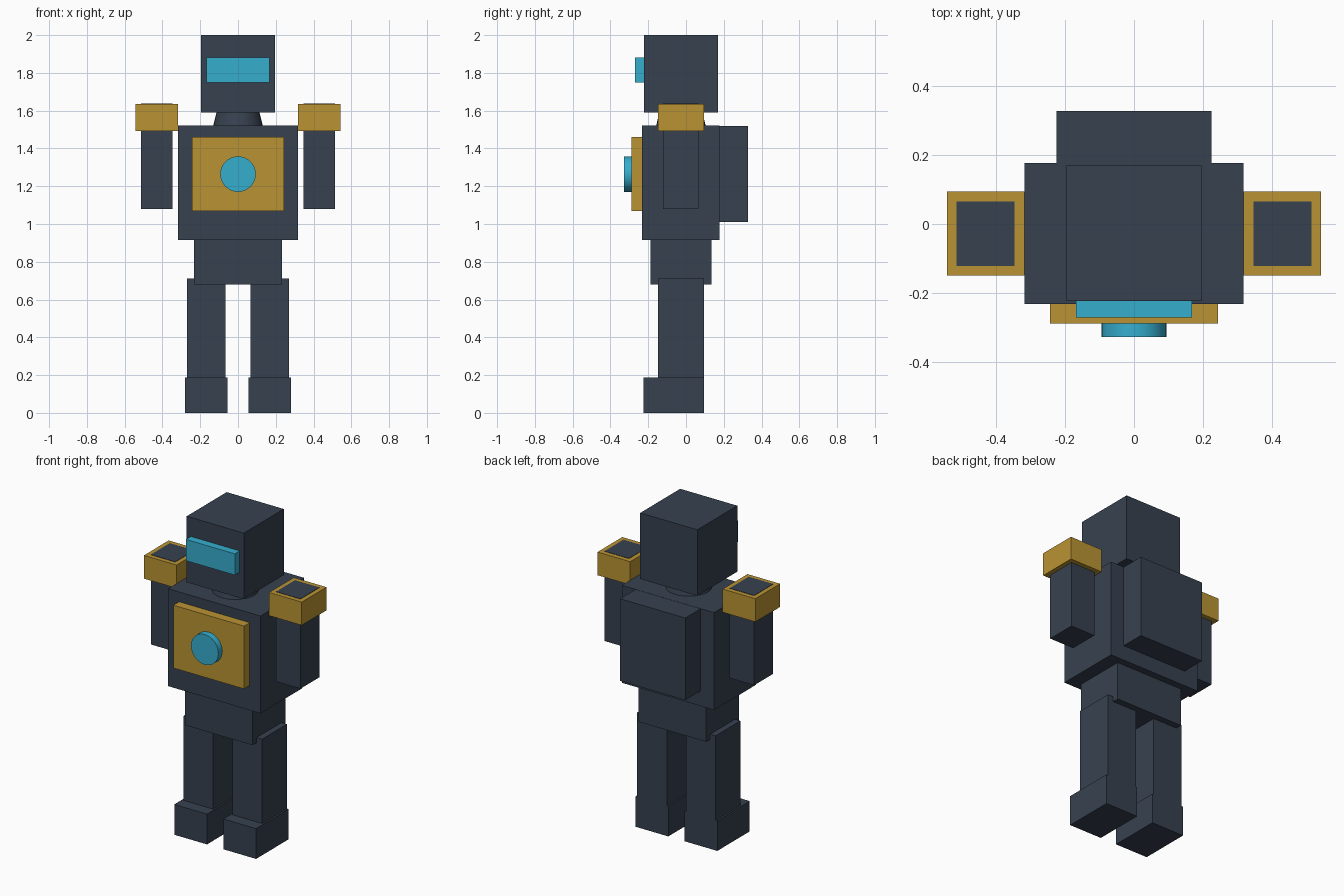
import bpy
import math

cube = bpy.data.objects.get("Cube")
if cube:
    bpy.data.objects.remove(cube, do_unlink=True)


def material(name, rgb):
    mat = bpy.data.materials.new(name)
    mat.use_nodes = True
    mat.diffuse_color = (*rgb, 1)
    mat.node_tree.nodes["Principled BSDF"].inputs["Base Color"].default_value = (*rgb, 1)
    return mat


slate = material("slate armour", (0.037, 0.053, 0.078))
gold = material("gold trim", (0.491, 0.296, 0.034))
cyan = material("cyan glow", (0.037, 0.423, 0.617))


def finish(name, mat):
    obj = bpy.context.object
    obj.name = obj.data.name = name
    obj.data.materials.append(mat)
    return obj


def box(name, mat, x, y, z):
    """Box spanning the given (low, high) range on each axis."""
    ranges = (x, y, z)
    bpy.ops.mesh.primitive_cube_add(size=1, location=[(a + b) / 2 for a, b in ranges])
    bpy.context.object.scale = [b - a for a, b in ranges]
    bpy.ops.object.transform_apply(location=False, rotation=False, scale=True)
    return finish(name, mat)


def centred_box(name, mat, half, y, z):
    return box(name, mat, (-half, half), y, z)


def round_part(name, mat, r1, r2, depth, location, tilt=0):
    bpy.ops.mesh.primitive_cone_add(vertices=32, radius1=r1, radius2=r2, depth=depth,
                                    location=location, rotation=(tilt, 0, 0))
    bpy.ops.object.shade_smooth_by_angle(angle=math.radians(30))
    return finish(name, mat)


# Head and visor
centred_box("head", slate, 0.196, (-0.223, 0.169), (1.59, 2.0))
centred_box("visor", cyan, 0.168, (-0.271, -0.21), (1.75, 1.882))

# Tapered neck
round_part("neck", slate, 0.131, 0.113, 0.075, (0, -0.027, 1.5575))

# Torso, backpack and pelvis
centred_box("torso", slate, 0.317, (-0.232, 0.177), (0.916, 1.521))
centred_box("backpack", slate, 0.224, (0.17, 0.327), (1.01, 1.52))
centred_box("pelvis", slate, 0.232, (-0.189, 0.134), (0.68, 0.92))

# Chest plate with round core
centred_box("chest_plate", gold, 0.243, (-0.288, -0.22), (1.07, 1.46))
round_part("chest_core", cyan, 0.094, 0.094, 0.056, (0, -0.299, 1.264), math.pi / 2)

# Limbs, repeated on both sides
limbs = [
    ("shoulder_pad", gold, (0.318, 0.542), (-0.149, 0.094), (1.492, 1.636)),
    ("arm", slate, (0.346, 0.514), (-0.121, 0.065), (1.08, 1.638)),
    ("leg", slate, (0.066, 0.27), (-0.149, 0.094), (0.18, 0.712)),
    ("foot", slate, (0.056, 0.281), (-0.224, 0.094), (0.0, 0.188)),
]
for part, mat, x, y, z in limbs:
    box("left_" + part, mat, x, y, z)
    box("right_" + part, mat, (-x[1], -x[0]), y, z)
